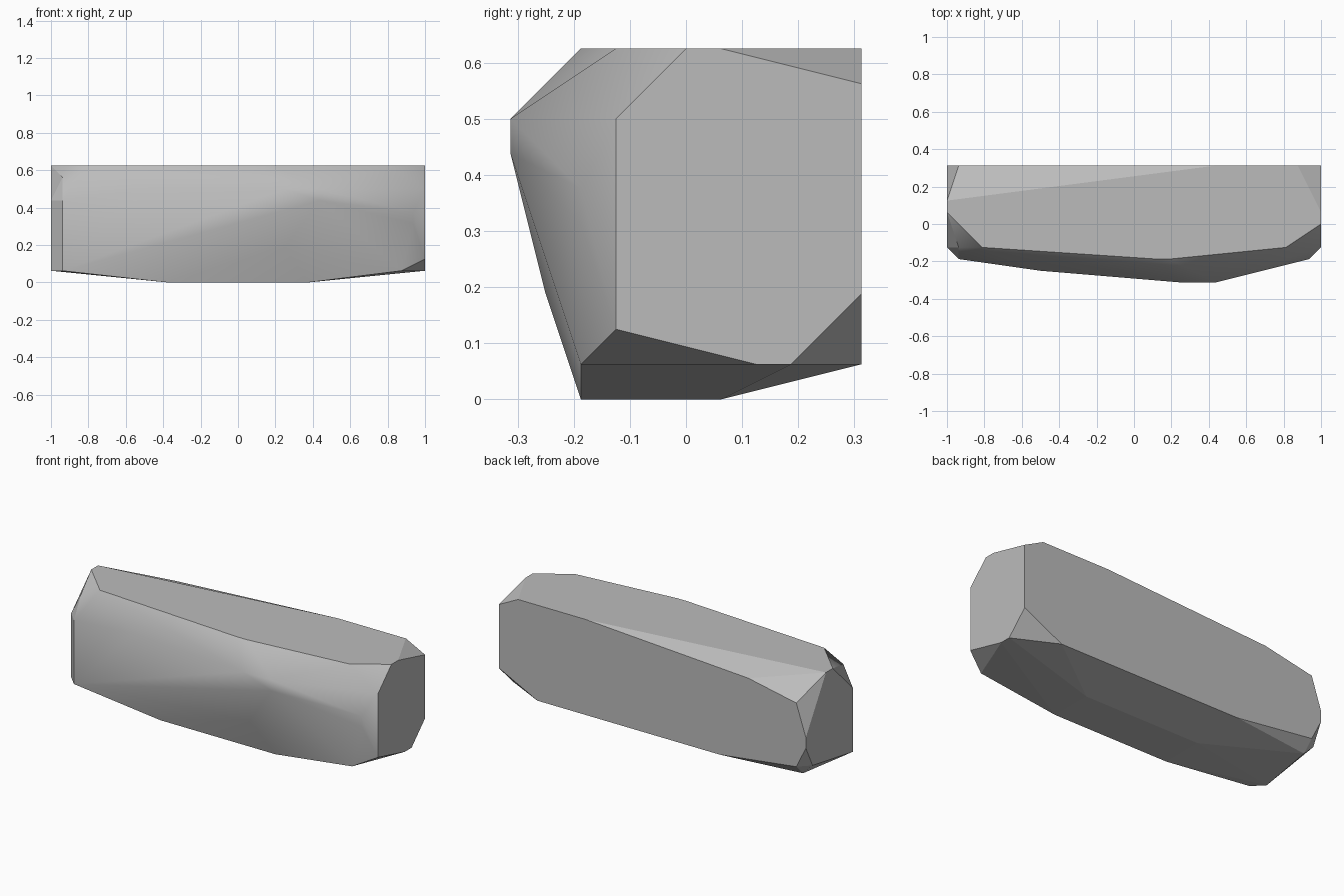
import bpy
import bmesh
from mathutils import Vector

if "Cube" in bpy.data.objects:
    bpy.data.objects.remove(bpy.data.objects["Cube"], do_unlink=True)

UNIT = 1 / 16  # the boulder is cut on a regular grid of this step

# Flat outlines of the boulder, in grid steps
back_outline = [(16, 9), (14, 10), (7, 10), (-10, 9), (-15, 8), (-16, 5),
                (-16, 4), (-15, 2), (-7, 1), (12, 1), (16, 3)]
top_outline = [(16, 0), (13, -2), (3, -3), (2, -3), (-13, -2),
               (-16, 1), (-16, 2), (16, 1)]
positive_end = [(-2, 2), (-2, 8), (3, 1), (2, 1)]
negative_end = [(-2, 7), (-2, 1), (4, 2)]

# Bulging front and underside, as free corners
front_corners = [(-15, -2, 9), (-15, -3, 7), (-15, -3, 1), (-8, -4, 8),
                 (4, -5, 8), (7, -5, 8), (7, -5, 7), (4, -4, 3),
                 (15, -3, 6), (15, -3, 5), (14, -3, 1)]
underside_corners = [(side * 6, y, 0) for side in (-1, 1) for y in (-3, 1)]
underside_corners.append((-15, 4, 1))

corners = [(x, 5, z) for x, z in back_outline]
corners += [(x, y, 10) for x, y in top_outline]
corners += [(16, y, z) for y, z in positive_end]
corners += [(-16, y, z) for y, z in negative_end]
corners += front_corners + underside_corners


def make_material(name, colour):
    material = bpy.data.materials.new(name)
    material.use_nodes = True
    material.diffuse_color = colour
    shader = material.node_tree.nodes["Principled BSDF"]
    shader.inputs["Base Color"].default_value = colour
    return material


def is_front(face):
    """Front faces share one rounded shading group."""
    return face.normal.y < -0.25 and face.normal.x > -0.6 and face.normal.z > -0.8


def build_boulder(name, points, material):
    mesh = bpy.data.meshes.new(name)
    bm = bmesh.new()
    for point in points:
        bm.verts.new(Vector(point) * UNIT)
    hull = bmesh.ops.convex_hull(bm, input=bm.verts)
    loose = [v for v in bm.verts if not v.link_faces]
    bmesh.ops.delete(bm, geom=loose, context="VERTS")

    # Merge coplanar triangles into clean facets
    bmesh.ops.dissolve_limit(bm, angle_limit=0.01, verts=bm.verts, edges=bm.edges)
    bmesh.ops.recalc_face_normals(bm, faces=bm.faces)

    # Round the front, keep every other facet crisp
    for face in bm.faces:
        face.smooth = is_front(face)
    for edge in bm.edges:
        rounded = all(face.smooth for face in edge.link_faces)
        edge.smooth = rounded and edge.calc_face_angle() < 1.05

    bm.to_mesh(mesh)
    bm.free()
    mesh.materials.append(material)
    boulder = bpy.data.objects.new(name, mesh)
    bpy.context.collection.objects.link(boulder)
    return boulder


stone_grey = make_material("stone_grey", (0.5, 0.5, 0.5, 1))
build_boulder("boulder", corners, stone_grey)
